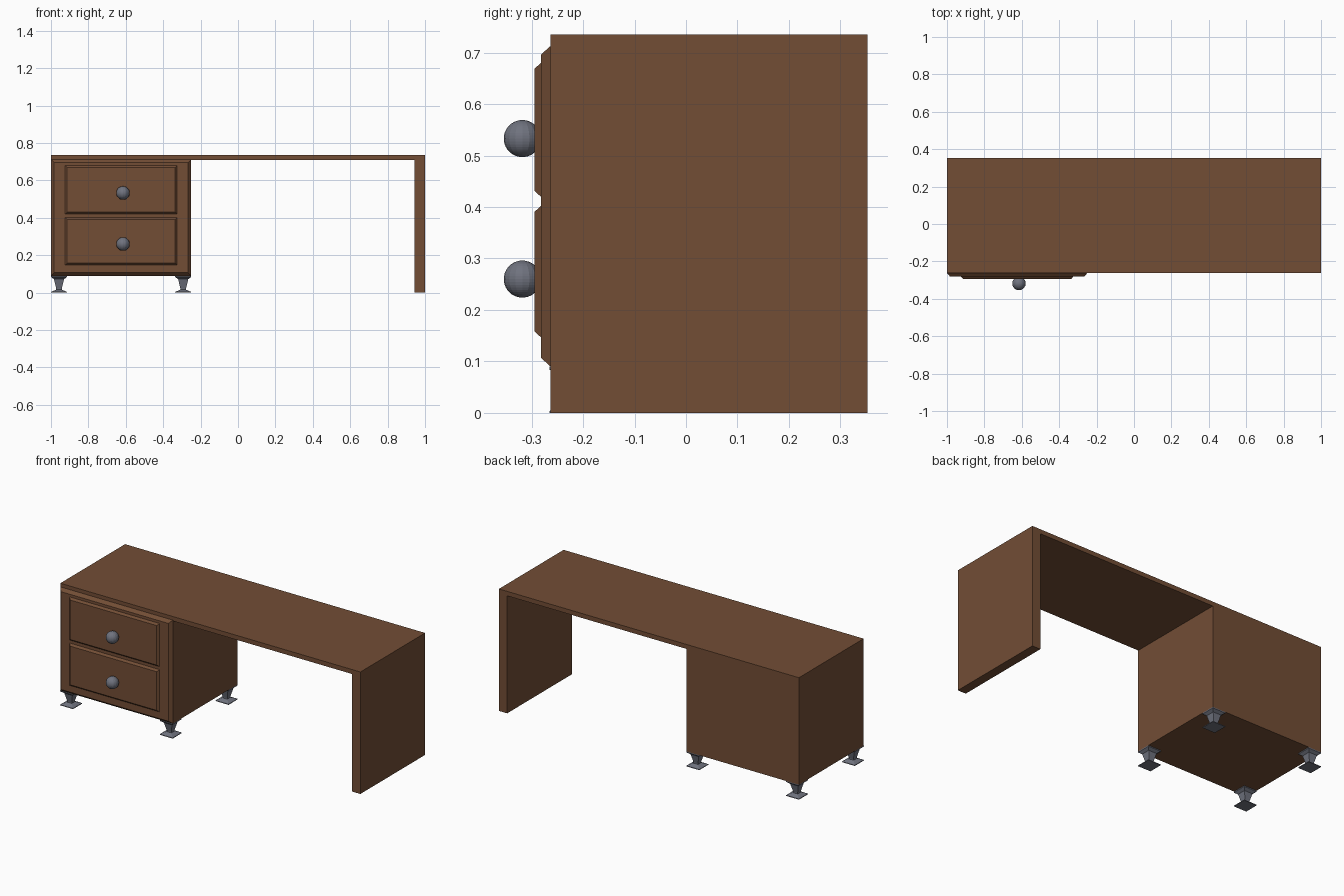
import bpy
import bmesh
from mathutils import Matrix

if "Cube" in bpy.data.objects:
    bpy.data.objects.remove(bpy.data.objects["Cube"], do_unlink=True)


def make_material(name, color):
    mat = bpy.data.materials.new(name)
    mat.use_nodes = True
    mat.diffuse_color = color
    mat.node_tree.nodes["Principled BSDF"].inputs["Base Color"].default_value = color
    return mat


wood = make_material("brown wood", (0.17, 0.075, 0.036, 1))
metal = make_material("grey metal", (0.16, 0.17, 0.21, 1))


def finish(name, bm, mat):
    bmesh.ops.recalc_face_normals(bm, faces=bm.faces)
    mesh = bpy.data.meshes.new(name)
    bm.to_mesh(mesh)
    bm.free()
    mesh.materials.append(mat)
    obj = bpy.data.objects.new(name, mesh)
    bpy.context.collection.objects.link(obj)
    return obj


def loft(name, rings, mat):
    """Join a row of four-cornered rings and cap both ends."""
    bm = bmesh.new()
    loops = [[bm.verts.new(p) for p in ring] for ring in rings]
    for a, b in zip(loops, loops[1:]):
        for i in range(4):
            j = (i + 1) % 4
            bm.faces.new((a[i], a[j], b[j], b[i]))
    bm.faces.new(loops[0])
    bm.faces.new(loops[-1])
    return finish(name, bm, mat)


def upright_ring(x0, x1, z0, z1, y, inset=0):
    x0, x1, z0, z1 = x0 + inset, x1 - inset, z0 + inset, z1 - inset
    return [(x0, y, z0), (x1, y, z0), (x1, y, z1), (x0, y, z1)]


def box(name, x0, x1, z0, z1):
    return loft(name, [upright_ring(x0, x1, z0, z1, y) for y in (BACK, FRONT)], wood)


def raised_panel(name, x0, x1, z0, z1, steps):
    """Panel facing the front; each step is (y, inset)."""
    return loft(name, [upright_ring(x0, x1, z0, z1, y, s) for y, s in steps], wood)


# Desk body
FRONT, BACK, TOP, UNDER, BASE = -0.263, 0.353, 0.735, 0.708, 0.09
box("desk_top", -1, 1, UNDER, TOP)
box("side_panel", 0.945, 1, 0, UNDER)
box("drawer_cabinet", -1, -0.25, BASE, UNDER)

# Chamfered cabinet front
raised_panel("cabinet_front", -1, -0.25, BASE, 0.713,
             [(FRONT + 0.004, 0), (FRONT, 0), (-0.282, 0.017)])

# Drawer fronts, each with a round knob
for level, z0, z1, knob_z in (("lower", 0.147, 0.402, 0.26), ("upper", 0.420, 0.680, 0.533)):
    raised_panel(level + "_drawer_front", -0.925, -0.325, z0, z1,
                 [(-0.279, 0), (-0.282, 0), (-0.294, 0.011)])
    bm = bmesh.new()
    bmesh.ops.create_uvsphere(bm, u_segments=16, v_segments=20, radius=0.036,
                              matrix=Matrix.Translation((-0.615, -0.318, knob_z)))
    finish(level + "_knob", bm, metal)

# Square tapered feet with flared pads: (height, half width)
foot_profile = [(0, 0.043), (0.004, 0.043), (0.016, 0.015), (0.022, 0.015),
                (0.072, 0.027), (0.084, 0.043), (BASE, 0.043)]
for depth, y in (("front", FRONT + 0.041), ("back", BACK - 0.043)):
    for side, x in (("right", -0.957), ("left", -0.293)):
        rings = [[(x - r, y - r, z), (x + r, y - r, z), (x + r, y + r, z), (x - r, y + r, z)]
                 for z, r in foot_profile]
        loft(f"{depth}_{side}_foot", rings, metal)
